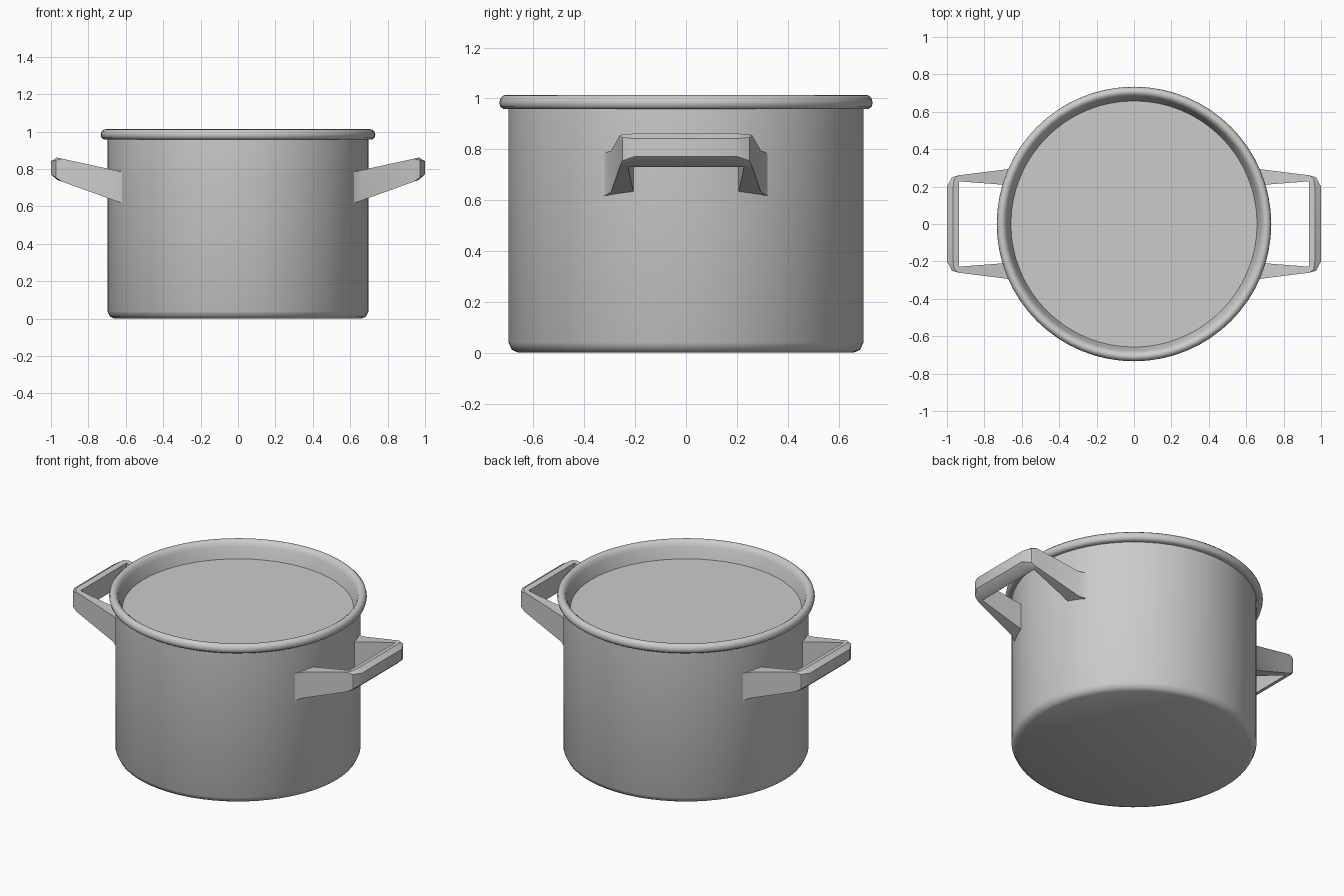
import bpy, bmesh, math
from mathutils import Vector

if "Cube" in bpy.data.objects:
    bpy.data.objects.remove(bpy.data.objects["Cube"])


def finish(name, bm, angle):
    bmesh.ops.remove_doubles(bm, verts=bm.verts, dist=1e-5)
    bmesh.ops.recalc_face_normals(bm, faces=bm.faces)
    me = bpy.data.meshes.new(name)
    bm.to_mesh(me)
    bm.free()
    ob = bpy.data.objects.new(name, me)
    bpy.context.collection.objects.link(ob)
    bpy.ops.object.select_all(action='DESELECT')
    ob.select_set(True)
    bpy.context.view_layer.objects.active = ob
    bpy.ops.object.shade_smooth_by_angle(angle=math.radians(angle))
    return ob


def lathe(name, profile, steps=64):
    bm = bmesh.new()
    vs = [bm.verts.new((r, 0, z)) for r, z in profile]
    es = [bm.edges.new(p) for p in zip(vs, vs[1:])]
    bmesh.ops.spin(bm, geom=vs + es, cent=(0, 0, 0), axis=(0, 0, 1),
                   angle=2 * math.pi, steps=steps, use_merge=True)
    return finish(name, bm, 50)


# pot: closed base, straight wall, rolled rim, short inner wall, filled surface
lathe("pot", [(0, 0), (.66, 0), (.685, .012), (.698, .04), (.698, .958),
              (.718, .958), (.73, .967), (.734, .983), (.73, 1.0),
              (.718, 1.012), (.703, 1.013), (.688, 1.002), (.678, .98),
              (.658, .91), (0, .91)])

# handle stations in plan: inner point, outer point, bevel amount
half = [((.655, .205), (.618, .321), 0),
        ((.70, .21), (.66, .295), 0),
        ((.935, .228), (.94, .26), 0),
        ((.935, .215), (.973, .25), .6),
        ((.935, .19), (1.0, .20), 1)]


def top(x):
    return .785 + .22 * (x - .62)


def bottom(x):
    return .617 + .36 * (x - .62)


def section(bm, inner, outer, bevel, sx, sy):
    i, o = Vector(inner), Vector(outer)
    m = o.lerp(i, .5 * bevel)
    pts = [(i, bottom(i.x)), (i, top(i.x)), (m, top(m.x)),
           (o, top(o.x) - .027 * bevel), (o, bottom(o.x) + .018 * bevel),
           (m, bottom(m.x))]
    return [bm.verts.new((sx * p.x, sy * p.y, z)) for p, z in pts]


def handle(name, sx):
    bm = bmesh.new()
    rings = [section(bm, *s, sx, 1) for s in half]
    rings += [section(bm, *s, sx, -1) for s in reversed(half)]
    for a, b in zip(rings, rings[1:]):
        for k in range(6):
            n = (k + 1) % 6
            bm.faces.new((a[k], a[n], b[n], b[k]))
    bm.faces.new(rings[0])
    bm.faces.new(rings[-1])
    return finish(name, bm, 35)


# side handles
handle("right_handle", 1)
handle("left_handle", -1)
